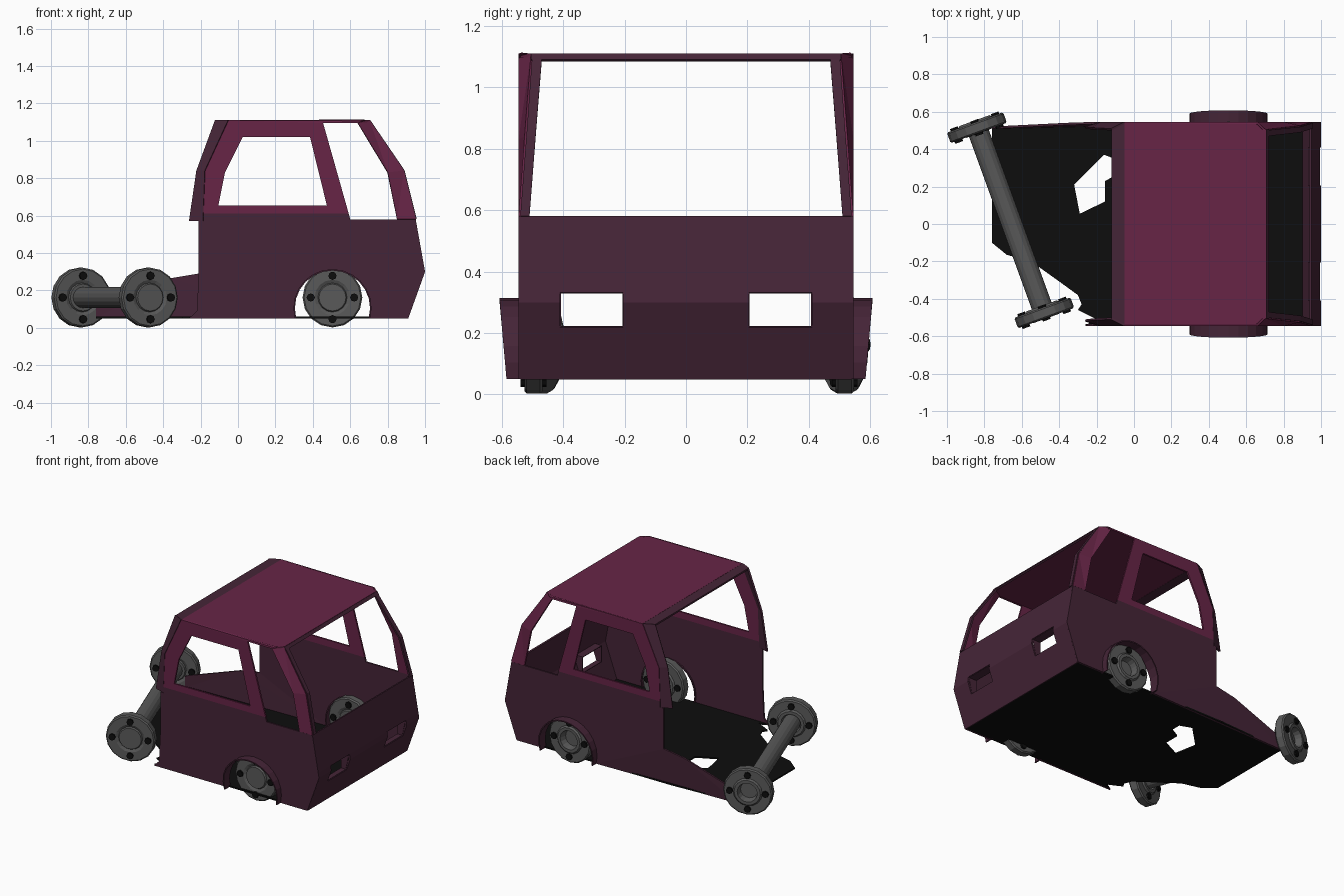
import bpy, bmesh, math
from mathutils import Vector, Matrix

if "Cube" in bpy.data.objects:
    bpy.data.objects.remove(bpy.data.objects["Cube"])

def mat(name, c):
    m = bpy.data.materials.new(name)
    m.diffuse_color = (*c, 1)
    m.use_nodes = True
    m.node_tree.nodes["Principled BSDF"].inputs["Base Color"].default_value = m.diffuse_color
    return m

PLUM = mat("plum", (0.135, 0.018, 0.062))
DARK = mat("dark plum", (0.060, 0.018, 0.038))
GREY = mat("steel grey", (0.10, 0.10, 0.10))
BLACK = mat("black", (0.004, 0.004, 0.004))

def finish(bm, name, mats, thick=0.0):
    bmesh.ops.remove_doubles(bm, verts=bm.verts, dist=1e-5)
    bmesh.ops.recalc_face_normals(bm, faces=bm.faces)
    me = bpy.data.meshes.new(name)
    bm.to_mesh(me)
    bm.free()
    ob = bpy.data.objects.new(name, me)
    bpy.context.collection.objects.link(ob)
    for m in mats:
        me.materials.append(m)
    if thick:
        s = ob.modifiers.new("sheet", 'SOLIDIFY')
        s.thickness, s.offset = thick, 0
    return ob

def sheet(name, loops, place, m, thick=0.012):
    """Flat outline with holes, filled, then placed in space point by point."""
    bm = bmesh.new()
    edges = []
    for loop in loops:
        vs = [bm.verts.new((a, b, 0)) for a, b in loop]
        edges += [bm.edges.new((vs[i - 1], vs[i])) for i in range(len(vs))]
    bmesh.ops.triangle_fill(bm, edges=edges, use_beauty=True, normal=(0, 0, 1))
    for v in bm.verts:
        v.co = Vector(place(v.co.x, v.co.y))
    return finish(bm, name, [m], thick)

def strips(name, rows, m, thick=0.012):
    """Quads between neighbouring rows of points."""
    bm = bmesh.new()
    g = [[bm.verts.new(p) for p in r] for r in rows]
    for a, b in zip(g, g[1:]):
        for i in range(len(a) - 1):
            bm.faces.new((a[i], a[i + 1], b[i + 1], b[i]))
    return finish(bm, name, [m], thick)

W = 0.54
AX, AZ, AR = 0.505, 0.105, 0.205          # wheel arch
WZ = 0.162                                # wheel centre height
ARC = [math.radians(-15.5 + 211 * i / 14) for i in range(15)]

def side_y(x, z):
    """Half width: corners pull in toward the top front, torn rail bends in."""
    if x < -0.26:
        return W - 0.05 * (-0.26 - x)
    if z > 0.6 and x > 0.68:
        if (x, z) and x + 0.68 * (z - 0.84) > 0.85 - 0.0:
            return W - 0.04 * (z - 0.58) / 0.53
    return W

# Side panels, both sides
upper = [(-.185, .61), (.592, .61), (.455, 1.095), (.64, 1.095), (.80, .83), (.85, .58),
         (.95, .58), (.885, .84), (.70, 1.11), (.66, 1.11), (-.05, 1.11), (-.175, .84)]
rear_window = [(-.105, .655), (.475, .655), (.385, 1.02), (.025, 1.02), (-.07, .83)]
lower = [(.91, .05), (1.0, .30), (.95, .58), (.85, .58), (.60, .58), (.592, .61),
         (-.185, .61), (-.185, .57), (-.21, .57), (-.21, .29)]
arch = [(AX + AR * math.cos(a), AZ + AR * math.sin(a)) for a in reversed(ARC)]
torn = {-1: [(-.22, .09), (-.26, .05)], 1: [(-.36, .265), (-.76, .13), (-.76, .05)]}
for s, n in ((-1, "near"), (1, "far")):
    place = lambda x, z: (x, s * side_y(x, z), z)
    sheet(n + "_window_frame", [upper, rear_window], place, PLUM)
    sheet(n + "_lower_side", [lower + torn[s] + arch], place, DARK)
    # Rear corner pillar
    strips(n + "_rear_pillar",
           [[(-.05, s * W, 1.11), (-.12, s * .505, 1.11)],
            [(-.175, s * W, .84), (-.22, s * .51, .84)],
            [(-.185, s * W, .57), (-.26, s * .515, .57)]], DARK)
    # Windscreen pillar
    strips(n + "_windscreen_pillar",
           [[(.95, s * W, .58), (.95, s * .51, .58)],
            [(.885, s * .52, .84), (.885, s * .49, .84)],
            [(.714, s * .502, 1.09), (.714, s * .47, 1.09)]], DARK)
    # Wheel arch flare
    flare = []
    for a in ARC:
        x, z = AX + AR * math.cos(a), AZ + AR * math.sin(a)
        flare.append([(x, s * .525, z), (x, s * (.585 + .023 * (z - .05) / .26), z)])
    strips(n + "_arch_flare", flare, DARK, 0.008)

# Roof, rear roof edge and windscreen header
flat = lambda z: (lambda x, y: (x, y, z))
sheet("roof", [[(-.05, -W), (.66, -W), (.705, -.505), (.705, .505), (.66, W), (-.05, W)]],
      flat(1.104), PLUM)
sheet("rear_roof_edge", [[(-.05, -W), (-.05, W), (-.12, .505), (-.12, -.505)]], flat(1.103), DARK)
strips("windscreen_header", [[(.704, -.505, 1.106), (.704, .505, 1.106)],
                             [(.716, -.505, 1.088), (.716, .505, 1.088)]], DARK)

# Nose with two headlight openings and their short tunnels
def nose_x(z):
    return .91 + .09 * (z - .05) / .25 if z < .3 else 1.0 - .05 * (z - .3) / .28

zs = [.05, .22, .30, .33, .58]
ys = [-W, -.41, -.205, .205, .41, W]
bm = bmesh.new()
for j in range(4):
    for i in range(5):
        if j in (1, 2) and i in (1, 3):
            continue
        bm.faces.new([bm.verts.new((nose_x(z) - .006, y, z)) for y, z in
                      ((ys[i], zs[j]), (ys[i + 1], zs[j]),
                       (ys[i + 1], zs[j + 1]), (ys[i], zs[j + 1]))])
finish(bm, "nose", [DARK], 0.012)
for s in (-1, 1):
    ring = [(.205, .22), (.41, .22), (.41, .33), (.205, .33), (.205, .22)]
    strips("headlight_tunnel", [[(nose_x(z) - .004, s * y, z) for y, z in ring],
                                [(.93, s * y, z) for y, z in ring]], DARK, 0.006)

# Torn floor with a hole
floor = [(.91, -W), (.91, W), (-.26, W), (-.76, .515), (-.76, -.10), (-.68, -.165),
         (-.55, -.20), (-.41, -.30), (-.30, -.38), (-.28, -.43), (-.30, -.46), (-.20, -.51),
         (-.26, -W)]
hole = [(-.32, .21), (-.16, .37), (-.08, .34), (-.08, .27), (-.155, .23), (-.155, .12), (-.29, .055)]
sheet("floor", [floor, hole], flat(.056), BLACK, 0.01)

# Bare wheel hubs: flat on the -y face, hollow on the +y face
PROFILE = [(0, -.032), (.072, -.032), (.078, -.022), (.095, -.03), (.152, -.03), (.16, -.022),
           (.16, .022), (.152, .03), (.095, .03), (.085, .04), (.065, .04), (.055, -.005), (0, -.005)]

def hub(name, x, y, turn=0.0):
    bm = bmesh.new()
    N = 16
    rings = [[bm.verts.new((r * math.cos(2 * math.pi * k / N), h, r * math.sin(2 * math.pi * k / N)))
              for k in range(N)] for r, h in PROFILE if r]
    for a, b in zip(rings, rings[1:]):
        for k in range(N):
            bm.faces.new((a[k - 1], a[k], b[k], b[k - 1]))
    bm.faces.new(rings[0])
    bm.faces.new(rings[-1])
    # wheel bolts
    for k in range(4):
        a = k * math.pi / 2
        M = Matrix.Translation((.116 * math.cos(a), 0, .116 * math.sin(a))) @ Matrix.Rotation(math.pi / 2, 4, 'X')
        new = bmesh.ops.create_cone(bm, cap_ends=True, segments=8, radius1=.022, radius2=.022,
                                    depth=.084, matrix=M)
        for f in {f for v in new["verts"] for f in v.link_faces}:
            f.material_index = 1
    ob = finish(bm, name, [GREY, BLACK])
    ob.location = (x, y, WZ)
    ob.rotation_euler.z = turn
    return ob

hub("near_front_hub", AX, -.497)
hub("far_front_hub", AX, .517)

# Broken-off rear axle lying askew
A, B = Vector((-.84, .515, WZ)), Vector((-.48, -.475, WZ))
d = A - B
turn = math.atan2(-d.x, d.y)
hub("far_rear_hub", A.x, A.y, turn)
hub("near_rear_hub", B.x, B.y, turn)
bm = bmesh.new()
bmesh.ops.create_cone(bm, cap_ends=True, segments=16, radius1=.056, radius2=.056,
                      depth=d.length - .03, matrix=Matrix.Rotation(math.pi / 2, 4, 'X'))
axle = finish(bm, "rear_axle", [GREY])
axle.location = (A + B) / 2
axle.rotation_euler.z = turn
